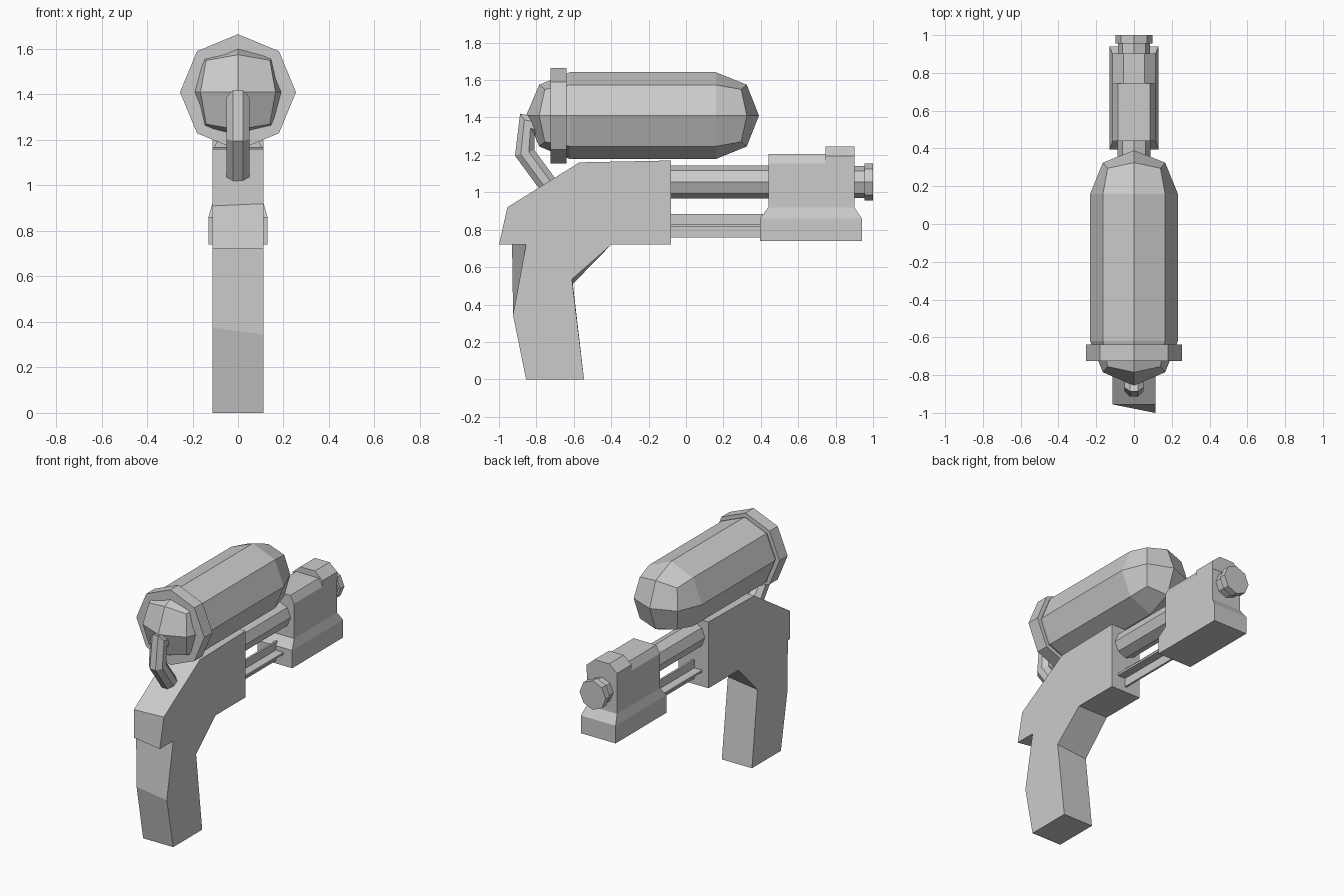
import bpy, bmesh, math
from mathutils import Vector

if "Cube" in bpy.data.objects:
    bpy.data.objects.remove(bpy.data.objects["Cube"])

grey = bpy.data.materials.new("plain grey")
grey.diffuse_color = (0.6, 0.6, 0.6, 1)
grey.use_nodes = True
grey.node_tree.nodes["Principled BSDF"].inputs["Base Color"].default_value = grey.diffuse_color


def loft(name, rings):
    """Bridge equal-length rings of points; a one-point ring makes a pole."""
    bm = bmesh.new()
    vs = [[bm.verts.new(p) for p in ring] for ring in rings]
    n = max(len(r) for r in vs)
    for a, b in zip(vs, vs[1:]):
        for i in range(n):
            j = (i + 1) % n
            quad = [a[i % len(a)], a[j % len(a)], b[j % len(b)], b[i % len(b)]]
            bm.faces.new(list(dict.fromkeys(quad)))
    for end in (vs[0], vs[-1]):
        if len(end) > 2:
            bm.faces.new(end)
    bmesh.ops.recalc_face_normals(bm, faces=bm.faces)
    mesh = bpy.data.meshes.new(name)
    bm.to_mesh(mesh)
    bm.free()
    mesh.materials.append(grey)
    obj = bpy.data.objects.new(name, mesh)
    bpy.context.collection.objects.link(obj)
    return obj


def octagon(y, r, z):
    return [(r * math.cos(k * math.pi / 4), y, z + r * math.sin(k * math.pi / 4)) for k in range(8)]


def rect(hx, y0, y1, z):
    return [(-hx, y0, z), (hx, y0, z), (hx, y1, z), (-hx, y1, z)]


# Grip and body: the two side profiles differ slightly at the back
right = [(-.57, 1.16), (-.08, 1.17), (-.08, .72), (-.40, .72), (-.61, .535), (-.545, 0),
         (-.855, 0), (-.925, .345), (-.855, .72), (-1.0, .72), (-.955, .92)]
left = [(-.57, 1.16), (-.08, 1.17), (-.08, .72), (-.40, .72), (-.605, .51), (-.545, 0),
        (-.855, 0), (-.925, .375), (-.93, .72), (-.955, .72), (-.955, .91)]
loft("grip_body", [[(-.113, y, z) for y, z in left], [(.113, y, z) for y, z in right]])

# Tank: octagonal barrel with coarse rounded ends
R, TZ = .232, 1.41


def cap_ring(yc, side):
    ring = []
    for k in range(8):
        a = k * math.pi / 4
        r, d = (.165, .165) if k % 2 == 0 else (.198, .135)
        ring.append((r * math.cos(a), yc + side * d, TZ + r * math.sin(a)))
    return ring


def cap_faces(obj, y_pole):
    """Merge the pole triangles in pairs so each end shows four quads."""
    bm = bmesh.new()
    bm.from_mesh(obj.data)
    for v in [v for v in bm.verts if abs(v.co.y - y_pole) < 1e-4]:
        diag = [e for e in v.link_edges
                if abs(e.other_vert(v).co.x) > .05 and abs(e.other_vert(v).co.z - TZ) > .05]
        bmesh.ops.dissolve_edges(bm, edges=diag, use_verts=False)
    bm.to_mesh(obj.data)
    bm.free()


tank = loft("tank", [[(0, -.855, TZ)], cap_ring(-.62, -1), octagon(-.62, R, TZ),
                     octagon(.16, R, TZ), cap_ring(.16, 1), [(0, .39, TZ)]])
cap_faces(tank, -.855)
cap_faces(tank, .39)
loft("tank_collar", [octagon(-.725, .255, TZ), octagon(-.638, .255, TZ)])

# Bent hose from the tank to the body
path = [Vector((0, y, z)) for y, z in [(-.77, 1.345), (-.848, 1.365), (-.862, 1.21), (-.70, .99)]]
rings = []
for i, p in enumerate(path):
    d0 = (p - path[max(i - 1, 0)]).normalized()
    d1 = (path[min(i + 1, len(path) - 1)] - p).normalized()
    t = (d0 + d1).normalized()
    side = t.cross(Vector((1, 0, 0)))
    stretch = 1 / max(t.dot(d1 if d1.length else d0), .75)
    rings.append([p + .055 * (Vector((math.cos(a), 0, 0)) + side * stretch * math.sin(a))
                  for a in [math.pi / 8 + k * math.pi / 4 for k in range(8)]])
loft("hose", rings)

# Barrel and muzzle
BZ = 1.055
loft("barrel", [octagon(-.1, .087, BZ), octagon(.46, .087, BZ)])
loft("muzzle", [octagon(.88, .085, BZ), octagon(.955, .085, BZ),
                octagon(.955, .098, BZ), octagon(1.0, .098, BZ)])

# Pump block with flared base, and raised sight on top
loft("pump_block", [rect(.13, .395, .94, .74), rect(.13, .395, .94, .86), rect(.113, .44, .90, .92),
                    rect(.113, .44, .90, 1.155), rect(.085, .44, .90, 1.205)])
loft("raised_sight", [rect(.113, .745, .902, 1.14), rect(.113, .745, .902, 1.195),
                      rect(.055, .745, .902, 1.245)])

# Cross-shaped slide rail
loft("rail_upright", [rect(.007, -.1, .42, .757), rect(.007, -.1, .42, .885)])
loft("rail_flat", [rect(.065, -.1, .42, .816), rect(.065, -.1, .42, .83)])
